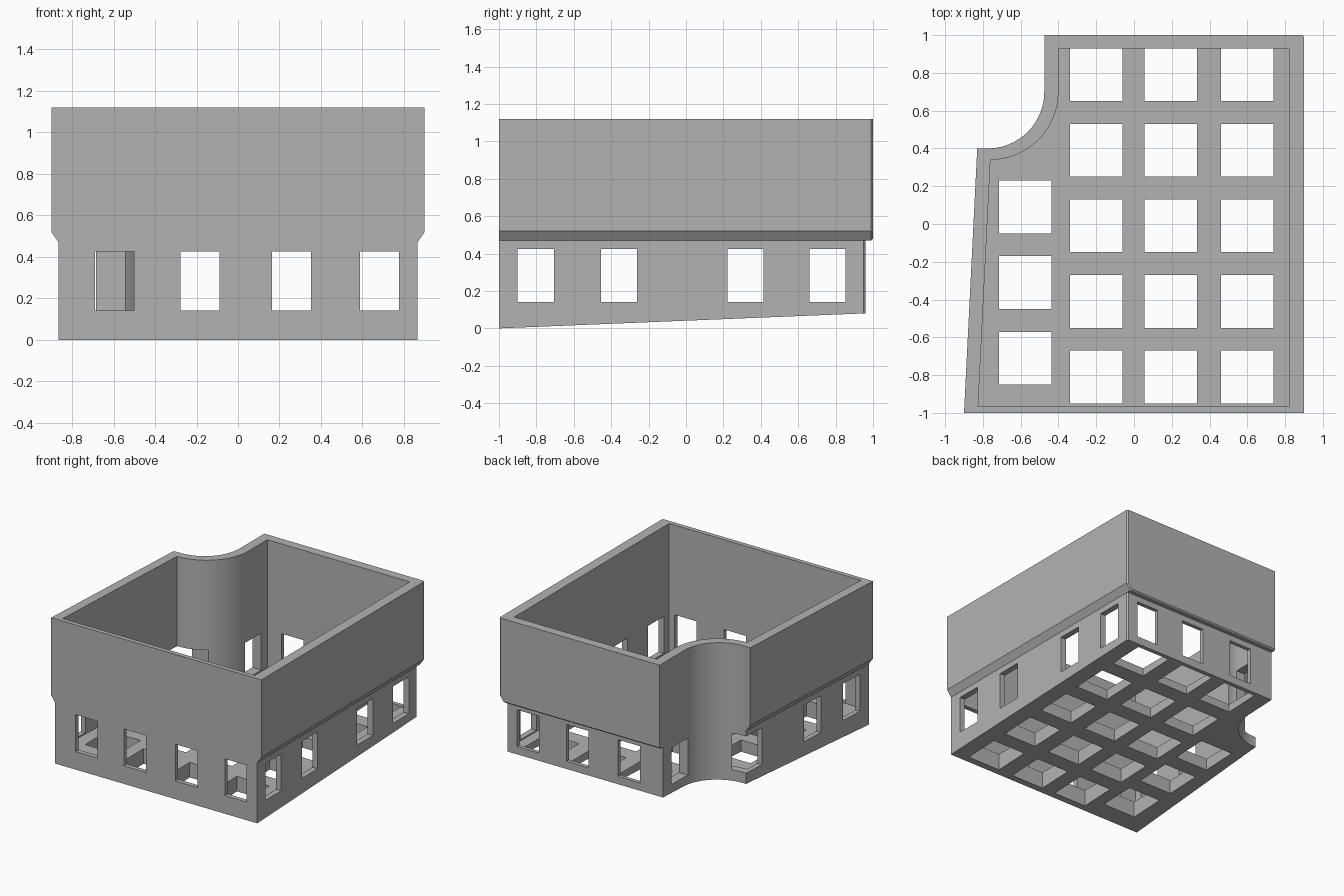
import bpy, bmesh
from math import sin, cos, radians

cube = bpy.data.objects.get("Cube")
if cube:
    bpy.data.objects.remove(cube, do_unlink=True)

FLOOR = 0.13
ARC_STEPS = 24

grey = bpy.data.materials.new("plain_grey")
grey.use_nodes = True
grey.diffuse_color = (0.45, 0.45, 0.45, 1)
grey.node_tree.nodes["Principled BSDF"].inputs["Base Color"].default_value = grey.diffuse_color


def notch(cx, cy, r):
    """Quarter circle bulging into the room at the back corner."""
    angles = [radians(-90 * i / ARC_STEPS) for i in range(ARC_STEPS + 1)]
    return [(cx + r * cos(a), cy + r * sin(a)) for a in angles]


def outline(side, back):
    """Outer plan, with both sides moved inward and a given back line."""
    x = 0.9 - side
    return [(-x, -1), (x, -1), (x, back - 0.01), (x - 0.01, back), (-0.475, back),
            *notch(-0.775, 0.7, 0.3), (side - 0.83, 0.4)]


def make_object(name, bm):
    bmesh.ops.recalc_face_normals(bm, faces=bm.faces)
    mesh = bpy.data.meshes.new(name)
    bm.to_mesh(mesh)
    bm.free()
    mesh.materials.append(grey)
    obj = bpy.data.objects.new(name, mesh)
    bpy.context.collection.objects.link(obj)
    return obj


def loft(name, rings):
    """Closed solid through rings of equal point count."""
    bm = bmesh.new()
    loops = [[bm.verts.new(p) for p in ring] for ring in rings]
    for low, high in zip(loops, loops[1:]):
        for i in range(len(low)):
            j = (i + 1) % len(low)
            bm.faces.new((low[i], low[j], high[j], high[i]))
    bm.faces.new(loops[0][::-1])
    bm.faces.new(loops[-1])
    return make_object(name, bm)


def boxes(name, spans):
    """Several boxes, each given as x, y and z ranges."""
    bm = bmesh.new()
    for span in spans:
        made = bmesh.ops.create_cube(bm, size=1)["verts"]
        for v in made:
            v.co = [(a + b) / 2 + c * (b - a) for (a, b), c in zip(span, v.co)]
    return make_object(name, bm)


def level(plan, z):
    return [(x, y, z) for x, y in plan]


# Outer body: sloping underside, narrow base, overhanging upper walls
base = outline(0.035, 0.96)
body = loft("building_shell", [
    [(x, y, 0.041 * (y + 1)) for x, y in base],
    level(base, 0.47),
    level(outline(0.035, 0.99), 0.47),
    level(outline(0.028, 1), 0.48),
    level(outline(0, 1), 0.52),
    level(outline(0, 1), 1.12)])

# Room inside the walls
room = [(-0.825, -0.965), (0.82, -0.965), (0.82, 0.93), (-0.4, 0.93),
        *notch(-0.76, 0.7, 0.36)]
cutters = [loft("room_cutter", [level(room, FLOOR), level(room, 1.3)])]

# Grid of square floor openings
half = 0.1395
centres = [(x, 0.79 - 0.4 * row) for x in (-0.2, 0.195, 0.6) for row in range(5)]
centres += [(-0.575, 0.09 - 0.4 * row) for row in range(3)]
cutters.append(boxes("floor_cutter", [
    ((x - half, x + half), (y - half, y + half), (-0.2, FLOOR + 0.05)) for x, y in centres]))

# Windows running across and along the building
sill = (0.14, 0.425)
cutters.append(boxes("side_window_cutter", [
    ((-1.2, 1.2), (y, y + 0.193), sill) for y in (-0.9, -0.455, 0.221, 0.66)]))
cutters.append(boxes("end_window_cutter", [
    ((x, x + 0.188), (-1.2, 0 if x < -0.5 else 1.2), sill)
    for x in (-0.69, -0.277, 0.164, 0.587)]))

bpy.context.view_layer.objects.active = body
body.select_set(True)
for cutter in cutters:
    cutter.hide_render = True
    mod = body.modifiers.new(cutter.name, "BOOLEAN")
    mod.operation = "DIFFERENCE"
    mod.solver = "EXACT"
    mod.object = cutter
    bpy.ops.object.modifier_apply(modifier=mod.name)
    bpy.data.objects.remove(cutter, do_unlink=True)

bpy.ops.object.shade_smooth_by_angle(angle=radians(25))
